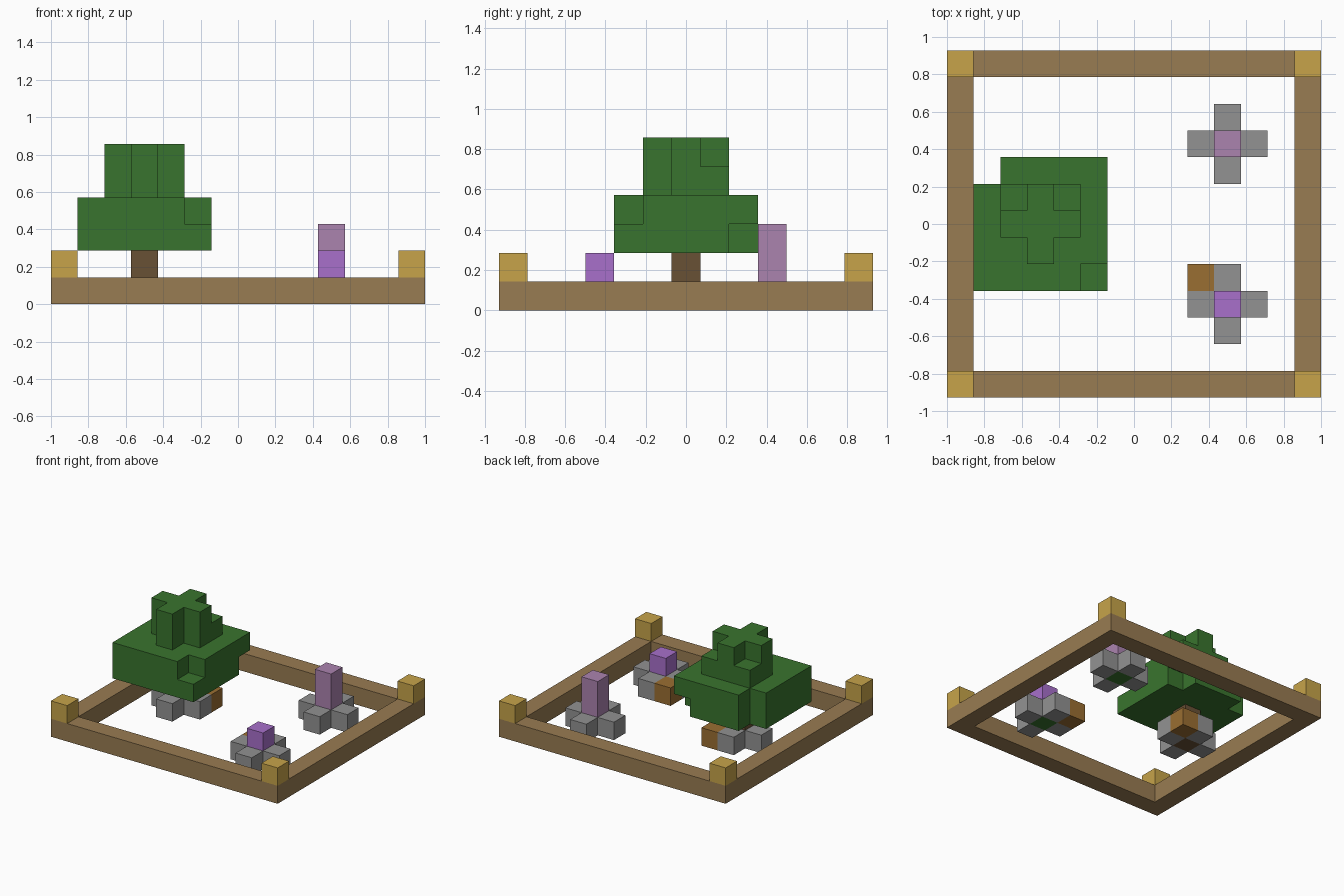
import bpy, bmesh
from mathutils import Vector

U = 1 / 7                              # edge length of one block
ORIGIN = Vector((0, -6.5, 0))          # block grid offset, in blocks

if "Cube" in bpy.data.objects:
    bpy.data.objects.remove(bpy.data.objects["Cube"])


def material(name, rgb):
    """Flat material from 0-255 display values."""
    lin = [((c / 255 + 0.055) / 1.055) ** 2.4 for c in rgb] + [1]
    m = bpy.data.materials.new(name)
    m.use_nodes = True
    m.diffuse_color = lin
    m.node_tree.nodes["Principled BSDF"].inputs["Base Color"].default_value = lin
    return m


wood = material("wood", (153, 124, 82))
gold = material("gold", (199, 164, 74))
leaf = material("leaf green", (57, 116, 46))
bark = material("bark", (105, 81, 53))
violet = material("violet", (168, 112, 203))
mauve = material("mauve", (171, 131, 175))
stone = material("stone grey", (146, 146, 146))
clay = material("clay orange", (154, 110, 50))


def box(xs, ys, zs):
    """Set of grid cells in half-open ranges."""
    return {(x, y, z) for x in range(*xs) for y in range(*ys) for z in range(*zs)}


def column(x, y, z0, z1):
    return box((x, x + 1), (y, y + 1), (z0, z1))


def build(name, cells, mat):
    """Skin a set of grid cells with only its outer faces."""
    bm = bmesh.new()
    for cell in cells:
        for axis in range(3):
            for side in (-1, 1):
                n = Vector((0, 0, 0))
                n[axis] = side
                if tuple(int(a + b) for a, b in zip(cell, n)) in cells:
                    continue
                a, b = Vector((0, 0, 0)), Vector((0, 0, 0))
                a[(axis + 1) % 3] = 0.5
                b[(axis + 2) % 3] = 0.5 * side
                mid = Vector(cell) + Vector((0.5, 0.5, 0.5)) + n / 2 + ORIGIN
                corners = (mid - a - b, mid + a - b, mid + a + b, mid - a + b)
                bm.faces.new([bm.verts.new(c * U) for c in corners])
    bmesh.ops.remove_doubles(bm, verts=bm.verts, dist=0.001)
    bmesh.ops.dissolve_limit(bm, angle_limit=0.01, verts=bm.verts, edges=bm.edges)
    mesh = bpy.data.meshes.new(name)
    bm.to_mesh(mesh)
    bm.free()
    mesh.materials.append(mat)
    obj = bpy.data.objects.new(name, mesh)
    bpy.context.collection.objects.link(obj)
    return obj


# Border frame and corner posts
build("border_frame", box((-7, 7), (0, 13), (0, 1)) - box((-6, 6), (1, 12), (0, 1)), wood)
for x, side in ((-7, "right"), (6, "left")):
    for y, end in ((0, "front"), (12, "back")):
        build(f"{end}_{side}_post", column(x, y, 1, 2), gold)


def stone_ring(name, x, y):
    """Four stones around a central block."""
    cells = set()
    for dx, dy in ((1, 0), (-1, 0), (0, 1), (0, -1)):
        cells |= column(x + dx, y + dy, 0, 1)
    build(name, cells, stone)


# Flowers, each rooted in a green block
for end, y, top, mat in (("front", 3, 2, violet), ("back", 9, 3, mauve)):
    stone_ring(f"{end}_flower_stones", 3, y)
    build(f"{end}_flower_root", column(3, y, 0, 1), leaf)
    build(f"{end}_flower", column(3, y, 1, top), mat)
build("flower_clay_block", column(2, 4, 0, 1), clay)

# Tree base and trunk
stone_ring("tree_stones", -4, 6)
build("tree_clay_block", column(-3, 7, 0, 1), clay)
build("trunk", column(-4, 6, 0, 2), bark)

# Canopy: wide slab with chipped corners, cross-shaped crown
canopy = box((-6, -1), (4, 9), (2, 4))
canopy -= column(-6, 8, 2, 4) | column(-2, 4, 3, 4) | column(-2, 8, 2, 3)
canopy |= box((-5, -2), (6, 7), (4, 6)) | box((-4, -3), (5, 8), (4, 6))
canopy |= column(-5, 7, 4, 5) | column(-3, 7, 4, 5)
build("canopy", canopy, leaf)
